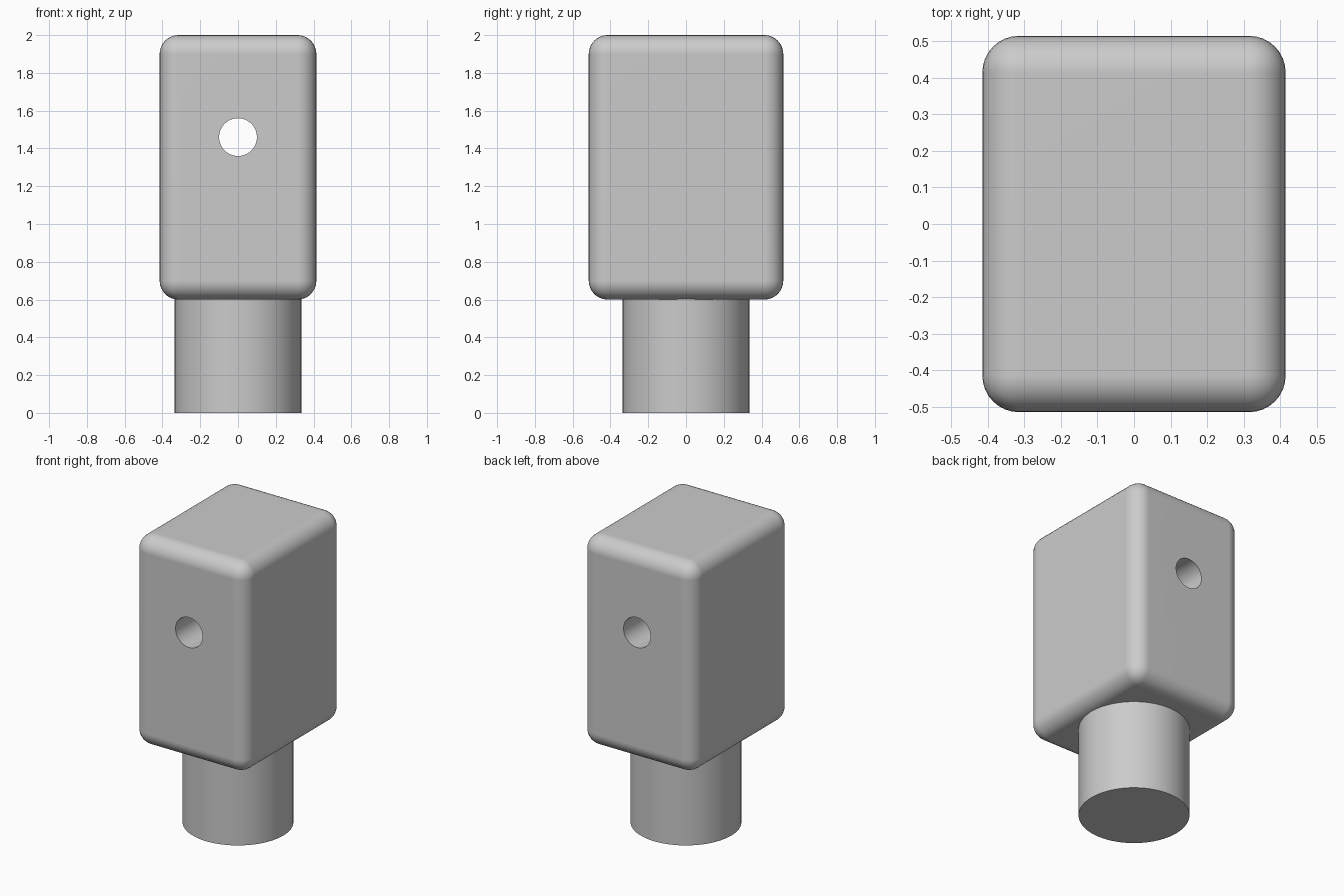
import bpy
import math

if "Cube" in bpy.data.objects:
    bpy.data.objects.remove(bpy.data.objects["Cube"], do_unlink=True)

WIDTH, DEPTH = 0.83, 1.03
BASE, TOP = 0.6, 2.0
HOLE_Z = 1.46

grey = bpy.data.materials.new("plain_grey")
grey.use_nodes = True
colour = (0.6, 0.6, 0.6, 1)
grey.diffuse_color = colour
grey.node_tree.nodes["Principled BSDF"].inputs["Base Color"].default_value = colour


def cylinder(name, radius, length, location, rotation=(0, 0, 0)):
    bpy.ops.mesh.primitive_cylinder_add(vertices=64, radius=radius, depth=length,
                                        location=location, rotation=rotation)
    obj = bpy.context.object
    obj.name = name
    obj.data.materials.append(grey)
    return obj


def smooth(obj):
    bpy.ops.object.select_all(action="DESELECT")
    obj.select_set(True)
    bpy.context.view_layer.objects.active = obj
    bpy.ops.object.shade_smooth_by_angle(angle=math.radians(30))


# Round peg under the block
peg = cylinder("peg", 0.335, BASE + 0.02, (0, 0, (BASE + 0.02) / 2))
smooth(peg)

# Rounded block
bpy.ops.mesh.primitive_cube_add(size=1, location=(0, 0, (BASE + TOP) / 2))
block = bpy.context.object
block.name = "block"
block.scale = (WIDTH, DEPTH, TOP - BASE)
bpy.ops.object.transform_apply(location=False, rotation=False, scale=True)
block.data.materials.append(grey)
bevel = block.modifiers.new("rounded_edges", "BEVEL")
bevel.width = 0.1
bevel.segments = 8

# Through hole from front to back
cutter = cylinder("hole_cutter", 0.1, DEPTH + 0.4, (0, 0, HOLE_Z), (math.pi / 2, 0, 0))
cutter.hide_render = True
hole = block.modifiers.new("through_hole", "BOOLEAN")
hole.operation = "DIFFERENCE"
hole.solver = "EXACT"
hole.object = cutter

bpy.context.view_layer.objects.active = block
for name in ("rounded_edges", "through_hole"):
    bpy.ops.object.modifier_apply(modifier=name)
bpy.data.objects.remove(cutter, do_unlink=True)
smooth(block)

# Keep the large faces flat in shading
weighted = block.modifiers.new("flat_faces", "WEIGHTED_NORMAL")
weighted.keep_sharp = True
